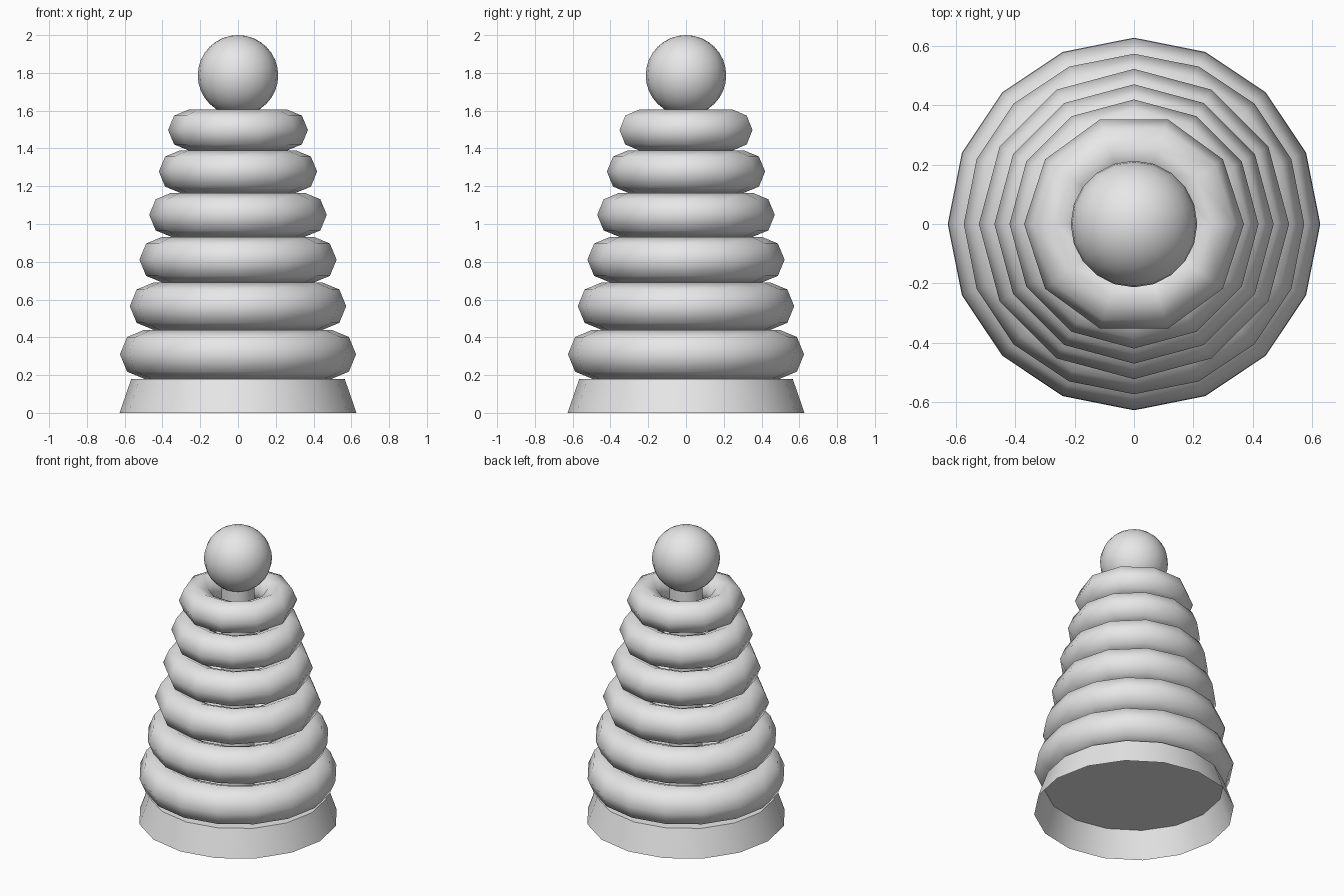
import bpy
import bmesh
import math

default = bpy.data.objects.get("Cube")
if default:
    bpy.data.objects.remove(default, do_unlink=True)

grey = bpy.data.materials.new("plain_grey")
grey.use_nodes = True
grey.diffuse_color = (0.8, 0.8, 0.8, 1)
grey.node_tree.nodes["Principled BSDF"].inputs["Base Color"].default_value = (0.8, 0.8, 0.8, 1)


def finish(name, angle=180):
    """Name the active part, colour it and smooth it."""
    part = bpy.context.object
    part.name = name
    part.data.materials.append(grey)
    bpy.ops.object.shade_smooth_by_angle(angle=math.radians(angle))
    return part


# Tapered base, hollow and open underneath
BASE_TOP = 0.18
bpy.ops.mesh.primitive_cone_add(vertices=16, radius1=0.627, radius2=0.565,
                                depth=BASE_TOP, location=(0, 0, BASE_TOP / 2))
base = finish("base", 40)
bm = bmesh.new()
bm.from_mesh(base.data)
underside = [f for f in bm.faces if f.normal.z < -0.9]
bmesh.ops.delete(bm, geom=underside, context="FACES")
bm.to_mesh(base.data)
bm.free()

# Central pole
POLE_TOP = 1.65
bpy.ops.mesh.primitive_cylinder_add(vertices=12, radius=0.105, depth=POLE_TOP - BASE_TOP,
                                    location=(0, 0, (POLE_TOP + BASE_TOP) / 2))
finish("pole", 40)

# Stacked rings: outer radius, thickness, number of sides
rings = [
    (0.625, 0.26, 16),
    (0.573, 0.25, 16),
    (0.522, 0.242, 12),
    (0.47, 0.233, 12),
    (0.419, 0.225, 12),
    (0.37, 0.215, 10),
]
z = BASE_TOP
for i, (outer, thick, sides) in enumerate(rings, 1):
    bpy.ops.mesh.primitive_torus_add(major_segments=sides, minor_segments=8,
                                     major_radius=outer - thick / 2, minor_radius=thick / 2,
                                     location=(0, 0, z + thick / 2))
    finish(f"ring_{i}")
    z += thick

# Ball on top
bpy.ops.mesh.primitive_uv_sphere_add(segments=20, ring_count=16, radius=0.213,
                                     location=(0, 0, 2 - 0.213))
finish("top_ball")
